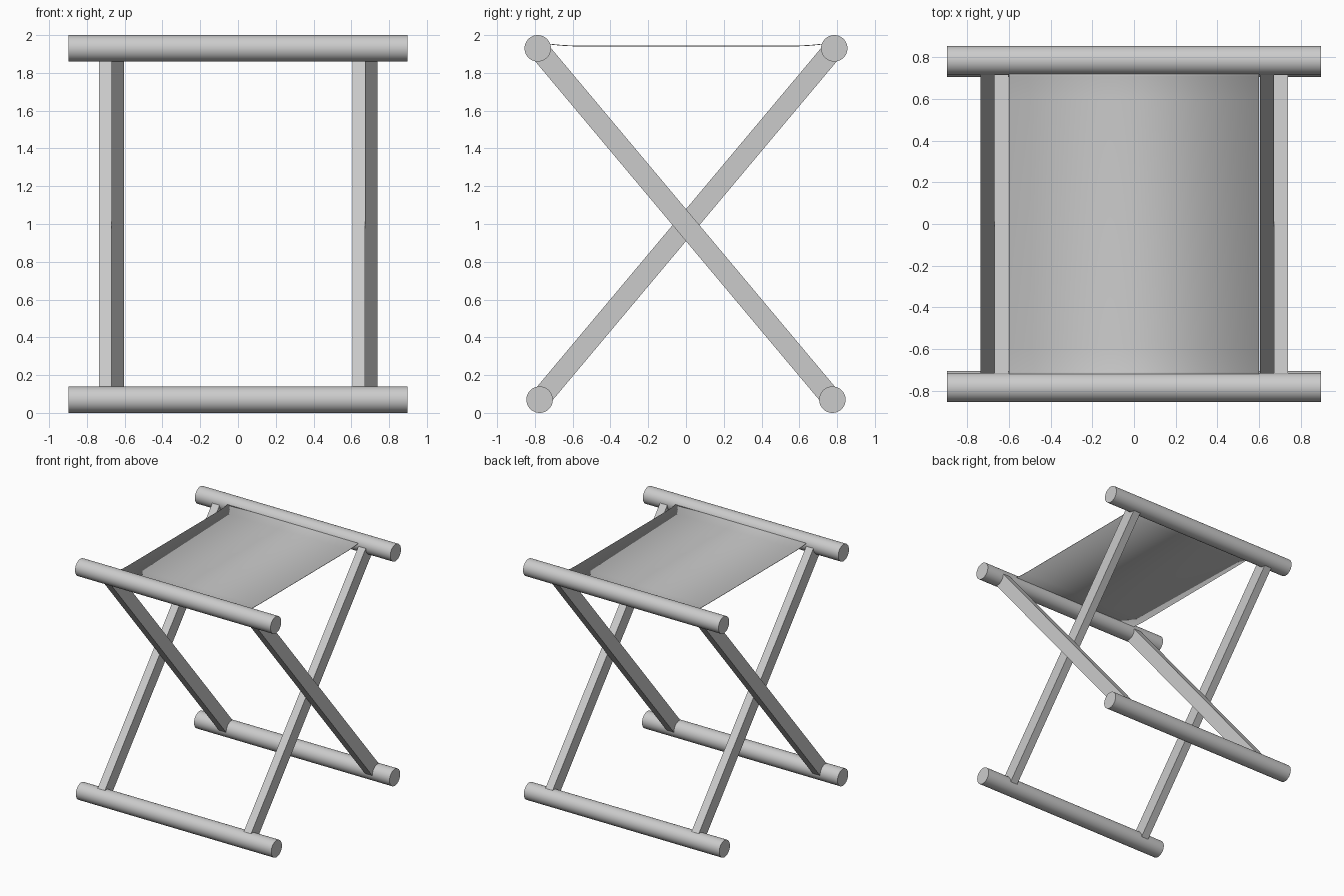
import bpy, bmesh
from math import pi, atan2, hypot
from mathutils import Matrix

if "Cube" in bpy.data.objects:
    bpy.data.objects.remove(bpy.data.objects["Cube"])

R = 0.07                 # rail radius
TOP = (0.785, 1.93)      # rail centres (y, z)
BOTTOM = (0.775, 0.07)


def add_object(name, bm):
    mesh = bpy.data.meshes.new(name)
    bmesh.ops.recalc_face_normals(bm, faces=bm.faces)
    bm.to_mesh(mesh)
    bm.free()
    ob = bpy.data.objects.new(name, mesh)
    bpy.context.collection.objects.link(ob)
    return ob


def rail(name, y, z):
    bpy.ops.mesh.primitive_cylinder_add(vertices=48, radius=R, depth=1.794,
                                        location=(0, y, z), rotation=(0, pi / 2, 0))
    bpy.context.object.name = name
    bpy.ops.object.shade_smooth_by_angle()


def leg(name, x, low, high):
    dy, dz = high[0] - low[0], high[1] - low[1]
    bm = bmesh.new()
    bmesh.ops.create_cube(bm, size=1, matrix=Matrix.Diagonal((0.067, hypot(dy, dz), 0.109, 1)))
    ob = add_object(name, bm)
    ob.location = (x, (low[0] + high[0]) / 2, (low[1] + high[1]) / 2)
    ob.rotation_euler.x = atan2(dz, dy)


# Two crossed frames: each has a top rail, a bottom rail and two legs
for side, s in (("back", 1), ("front", -1)):
    rail(f"{side}_top_rail", s * TOP[0], TOP[1])
    rail(f"{side}_bottom_rail", s * BOTTOM[0], BOTTOM[1])
    low, high = (-s * BOTTOM[0], BOTTOM[1]), (s * TOP[0], TOP[1])
    leg(f"{side}_frame_left_leg", -0.669 - s * 0.0335 - 0.0005, low, high)
    leg(f"{side}_frame_right_leg", 0.672 - s * 0.0335, low, high)

# Fabric seat: thin sheet stretched between the top rails, slightly sagging
half = [(0.75, 1.956), (0.71, 1.951), (0.66, 1.946), (0.60, 1.943)]
profile = [(-y, z) for y, z in half] + half[::-1]
bm = bmesh.new()
rows = [[bm.verts.new((x, y, z)) for x in (-0.6, 0.6)] for y, z in profile]
for a, b in zip(rows, rows[1:]):
    bm.faces.new((a[0], a[1], b[1], b[0]))
seat = add_object("fabric_seat", bm)
seat.data.shade_smooth()
thick = seat.modifiers.new("thickness", 'SOLIDIFY')
thick.thickness = 0.004
thick.offset = 0
bpy.context.view_layer.objects.active = seat
seat.select_set(True)
bpy.ops.object.shade_smooth_by_angle()
